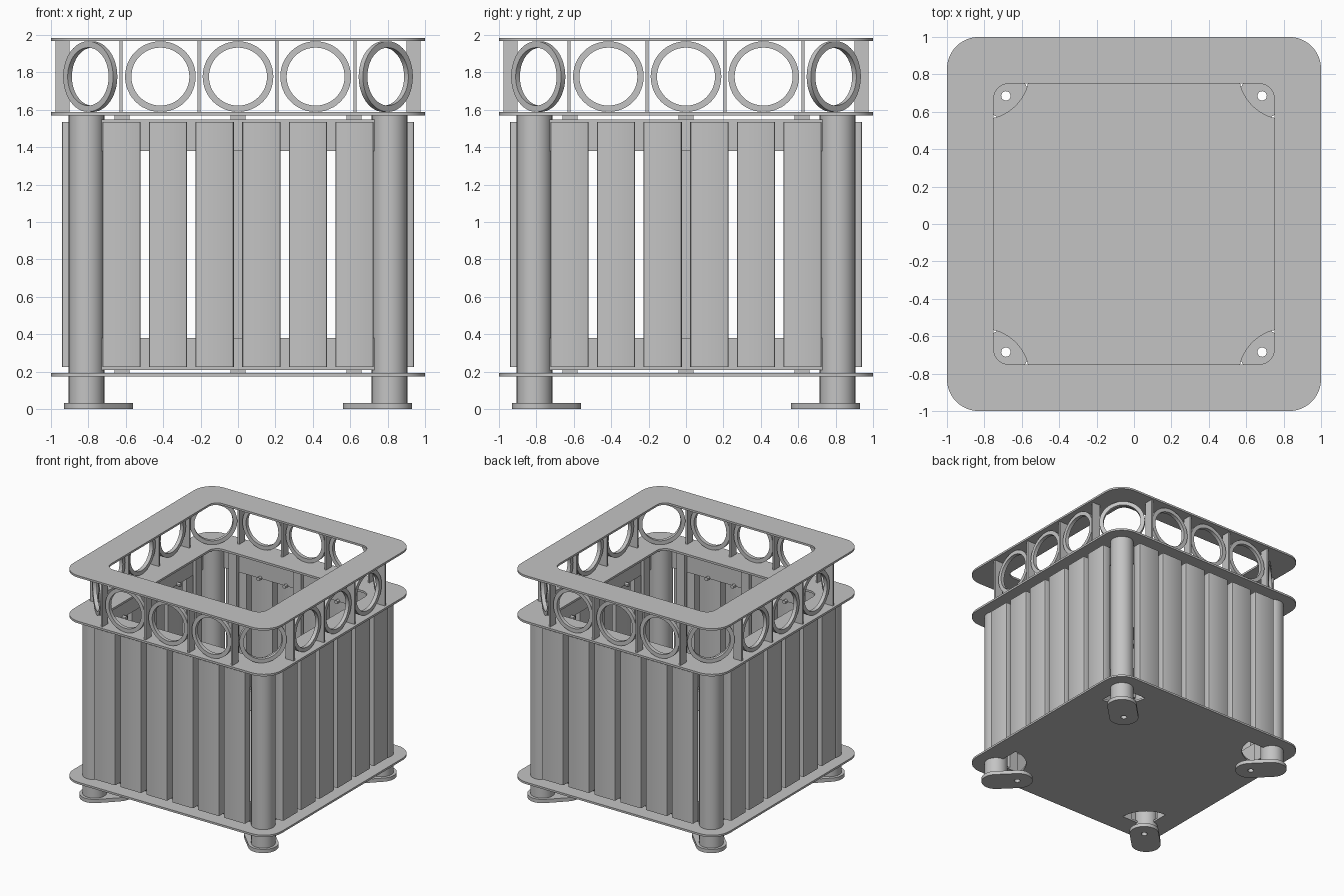
import bpy, bmesh, math
from mathutils import Matrix, Vector

cube = bpy.data.objects.get("Cube")
if cube:
    bpy.data.objects.remove(cube, do_unlink=True)

GREY = (0.55, 0.55, 0.55, 1)
mat = bpy.data.materials.new("painted grey")
mat.use_nodes = True
mat.diffuse_color = GREY
mat.node_tree.nodes["Principled BSDF"].inputs["Base Color"].default_value = GREY
parts = []
SIDES = ("front", "left", "back", "right")


def add(name, mesh, turn=0):
    ob = bpy.data.objects.new(name, mesh)
    ob.rotation_euler.z = turn * math.pi / 2
    bpy.context.collection.objects.link(ob)
    parts.append(ob)


def finish(bm, name):
    bmesh.ops.recalc_face_normals(bm, faces=bm.faces)
    mesh = bpy.data.meshes.new(name)
    bm.to_mesh(mesh)
    bm.free()
    mesh.materials.append(mat)
    return mesh


def arc(cx, cy, r, start, end, n):
    return [(cx + r * math.cos(math.radians(start + (end - start) * i / n)),
             cy + r * math.sin(math.radians(start + (end - start) * i / n)))
            for i in range(n + 1)]


def circle(cx, cy, r, n=40):
    return arc(cx, cy, r, 0, 360, n)[:-1]


def rounded_square(half, r):
    c = half - r
    pts = []
    for i, (sx, sy) in enumerate(((1, 1), (-1, 1), (-1, -1), (1, -1))):
        pts += arc(sx * c, sy * c, r, i * 90, i * 90 + 90, 10)
    return pts


def plate(name, loops, z0, z1, matrix=None):
    """Flat sheet from an outline and holes, extruded from z0 to z1."""
    bm = bmesh.new()
    for loop in loops:
        vs = [bm.verts.new((x, y, z0)) for x, y in loop]
        for a, b in zip(vs, vs[1:] + vs[:1]):
            bm.edges.new((a, b))
    bmesh.ops.triangle_fill(bm, edges=bm.edges[:], use_beauty=True, normal=(0, 0, 1))
    geo = bmesh.ops.extrude_face_region(bm, geom=bm.faces[:], use_keep_orig=True)
    moved = [v for v in geo["geom"] if isinstance(v, bmesh.types.BMVert)]
    bmesh.ops.translate(bm, verts=moved, vec=(0, 0, z1 - z0))
    if matrix:
        bm.transform(matrix)
    return finish(bm, name)


def box(name, x, y, z, bevel=0):
    """Box from (min, max) pairs."""
    bm = bmesh.new()
    bmesh.ops.create_cube(bm, size=1)
    for v in bm.verts:
        v.co = Vector([(a + b) / 2 + c * (b - a) for c, (a, b) in zip(v.co, (x, y, z))])
    if bevel:
        edges = [e for e in bm.edges if abs((e.verts[0].co - e.verts[1].co).z) > 0.1]
        bmesh.ops.bevel(bm, geom=edges, offset=bevel, segments=2, profile=0.5, affect='EDGES')
    return finish(bm, name)


# Horizontal plates
POST = 0.81
BASE, SHELF, TOP = (0.175, 0.192), (1.57, 1.588), (1.967, 1.984)
outline, opening = rounded_square(1, 0.17), rounded_square(0.75, 0.08)
cutouts = []
for k in range(4):
    sector = [(POST, POST)] + arc(POST, POST, 0.25, 180, 270, 16)
    rot = Matrix.Rotation(k * math.pi / 2, 2)
    cutouts.append([tuple(rot @ Vector(p)) for p in sector])
add("base_plate", plate("base_plate", [outline] + cutouts, *BASE))
add("shelf_plate", plate("shelf_plate", [outline, opening], *SHELF))
add("top_plate", plate("top_plate", [outline, opening], *TOP))

# Corner posts and feet
post = plate("post", [circle(POST, POST, 0.095, 32)], 0.03, SHELF[0])
foot = plate("foot", [arc(POST, POST, 0.12, -45, 135, 18) + arc(0.68, 0.68, 0.12, 135, 315, 18),
                      circle(0.685, 0.685, 0.025, 20)], 0, 0.032)

# Rings stand upright between the shelf and the top plate
ring_z = (SHELF[1] + TOP[0]) / 2
ring_loops = [circle(0, 0, 0.189, 48), circle(0, 0, 0.155, 48)]
upright = Matrix.Rotation(math.pi / 2, 4, 'X')
corner_ring = plate("corner_ring", ring_loops, -0.016, 0.016,
                    Matrix.Translation((0.79, 0.79, ring_z))
                    @ Matrix.Rotation(math.radians(-45), 4, 'Z') @ upright)
rings = [plate("ring", ring_loops, -0.016, 0.016,
               Matrix.Translation((x, -0.94, ring_z)) @ upright) for x in (-0.415, 0, 0.415)]
dividers = [box("divider", (x - 0.008, x + 0.008), (-0.977, -0.9), (SHELF[1], TOP[0]))
            for x in (-0.625, -0.208, 0.208, 0.625)]

# Slatted wall: slats, rails, struts and bolts
slat_x = [(i - 2.5) * 0.249 for i in range(6)]
slats = [box("slat", (x - 0.102, x + 0.102), (-0.94, -0.86), (0.225, 1.535), 0.01) for x in slat_x]
rails = [box("rail", (-0.75, 0.75), (-0.86, -0.84), z) for z in ((0.21, 0.38), (1.38, 1.547))]
struts = [box("strut", (x - 0.04, x + 0.04), (-0.84, -0.81), (BASE[1], SHELF[0]))
          for x in (-0.62, 0, 0.62)]
bolts = [plate("bolt", [circle(0, 0, 0.016, 12)], 0, 0.03,
               Matrix.Translation((x, -0.81, z)) @ upright)
         for x in slat_x for z in (0.37, 1.385)]

# Repeat every side and corner around the middle
for k, side in enumerate(SIDES):
    for name, mesh in (("post", post), ("foot", foot), ("corner_ring", corner_ring)):
        add(f"{side}_corner_{name}".replace("corner_corner", "corner"), mesh, k)
    for group in (rings, dividers, slats, rails, struts, bolts):
        for i, mesh in enumerate(group):
            add(f"{side}_{mesh.name.split('.')[0]}_{i + 1}", mesh, k)

# Smooth the round parts and keep the edges sharp
bpy.ops.object.select_all(action='DESELECT')
seen = set()
for ob in parts:
    if ob.data.name not in seen:
        seen.add(ob.data.name)
        ob.select_set(True)
        bpy.context.view_layer.objects.active = ob
bpy.ops.object.shade_smooth_by_angle(angle=math.radians(30))
bpy.ops.object.select_all(action='DESELECT')
